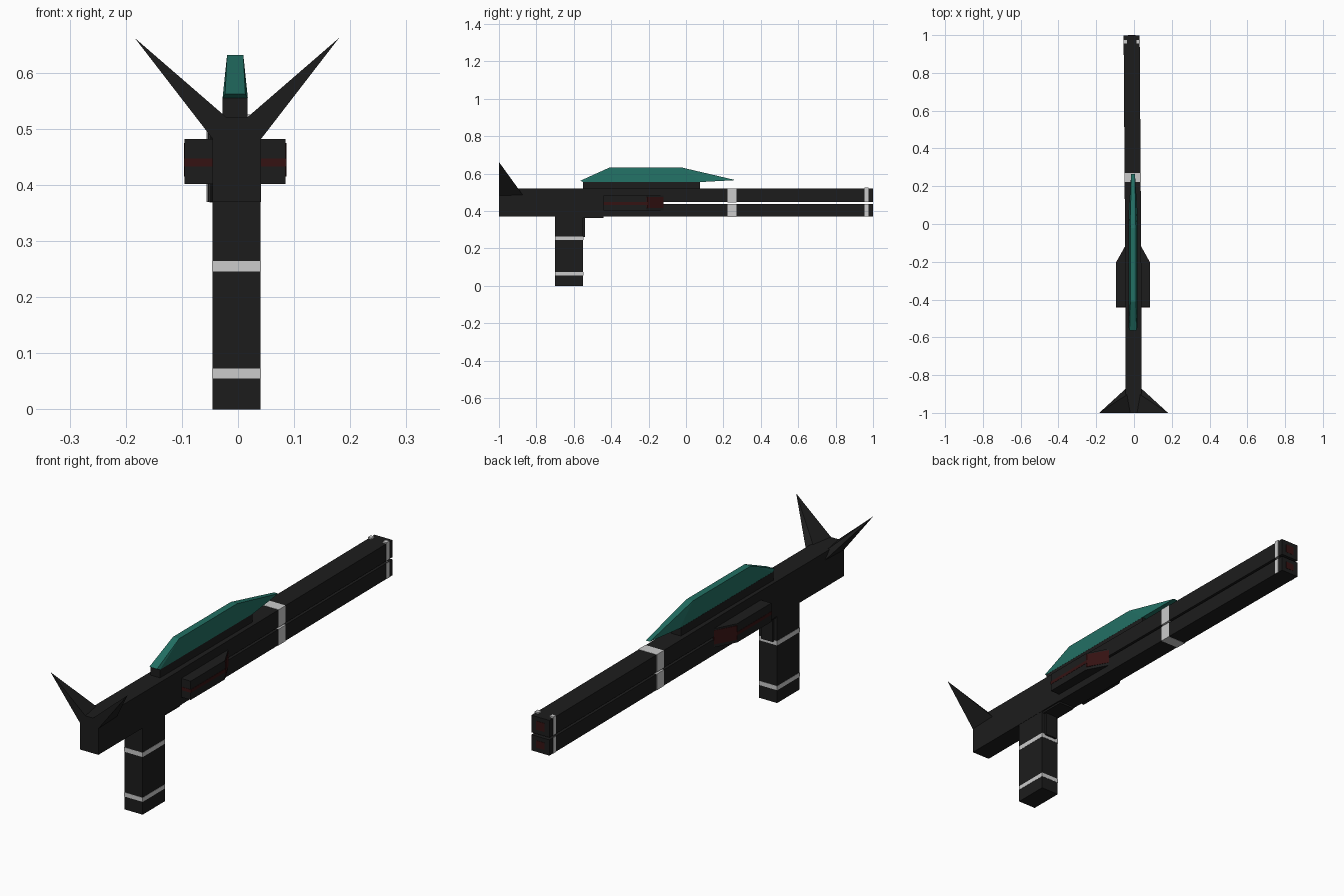
import bpy, bmesh

if "Cube" in bpy.data.objects:
    bpy.data.objects.remove(bpy.data.objects["Cube"])

def material(name, rgb):
    m = bpy.data.materials.new(name)
    m.diffuse_color = (*rgb, 1)
    m.use_nodes = True
    m.node_tree.nodes["Principled BSDF"].inputs["Base Color"].default_value = m.diffuse_color
    return m

BLACK = material("black", (0.012, 0.012, 0.012))
WHITE = material("pale_grey", (0.6, 0.6, 0.6))
TEAL = material("teal", (0.016, 0.16, 0.125))
RED = material("dark_red", (0.035, 0.006, 0.006))

def finish(name, bm, mat):
    bmesh.ops.recalc_face_normals(bm, faces=bm.faces)
    me = bpy.data.meshes.new(name)
    bm.to_mesh(me)
    bm.free()
    me.materials.append(mat)
    ob = bpy.data.objects.new(name, me)
    bpy.context.collection.objects.link(ob)
    return ob

def hull(name, pts, mat):
    bm = bmesh.new()
    for p in pts:
        bm.verts.new(p)
    bmesh.ops.convex_hull(bm, input=bm.verts)
    bmesh.ops.dissolve_limit(bm, angle_limit=0.01, verts=bm.verts, edges=bm.edges)
    return finish(name, bm, mat)

def box(name, x, y, z, mat, drift=lambda y: 0.0):
    return hull(name, [(a + drift(b), b, c) for a in x for b in y for c in z], mat)

# the barrels lean very slightly to the left toward the muzzle
def lean(y):
    return -0.0025 - 0.01 * (y + 0.44) / 1.44

# receiver and grip
box("receiver", (-0.045, 0.041), (-1, -0.44), (0.37, 0.52), BLACK)
box("receiver_underplate", (-0.04, 0.035), (-0.55, -0.44), (0.362, 0.372), BLACK)
box("grip", (-0.045, 0.04), (-0.7, -0.55), (0, 0.375), BLACK)
box("trigger", (-0.03, 0.025), (-0.552, -0.54), (0.26, 0.37), BLACK)
for i, z in enumerate(((0.055, 0.073), (0.246, 0.265))):
    box(f"grip_band_{i}", (-0.046, 0.041), (-0.701, -0.549), z, WHITE)

# twin square barrels with bands and muzzle inserts
for tag, z0, z1 in (("lower", 0.37, 0.437), ("upper", 0.447, 0.52)):
    box(f"{tag}_barrel", (-0.0425, 0.0425), (-0.44, 0.999), (z0, z1), BLACK, lean)
    box(f"{tag}_barrel_band", (-0.0437, 0.0437), (0.222, 0.27),
        (z0 - 0.001, z1 + 0.001), WHITE, lean)
    box(f"{tag}_muzzle", (-0.02, 0.02), (0.99, 1.0), (z0 + 0.018, z1 - 0.018), RED, lean)
    top = z1 + (0.006 if tag == "upper" else 0)
    for side, x in (("left", (-0.044, -0.026)), ("right", (0.026, 0.044))):
        box(f"{tag}_tip_band_{side}", x, (0.955, 0.975), (z0, top), WHITE, lean)

# side pods with a tapered front and red glowing strips
for side, s in (("left", -1), ("right", 1)):
    def pod(name, w, y, z, mat):
        inner = 0.04
        outline = ((inner, y[0]), (w, y[0]), (w, y[1]), (inner + 0.003, y[2]), (inner, y[2]))
        hull(name, [(s * a - 0.005, b, c) for a, b in outline for c in z], mat)
    pod(f"{side}_pod", 0.09, (-0.44, -0.21, -0.12), (0.402, 0.482), BLACK)
    pod(f"{side}_pod_strip", 0.091, (-0.441, -0.205, -0.119), (0.433, 0.447), RED)
    hull(f"{side}_pod_vent", [(s * a - 0.005, b, c)
         for a, b in ((0.09, -0.21), (0.091, -0.205), (0.043, -0.119), (0.043, -0.125))
         for c in (0.415, 0.475)], RED)

# top rail and teal sight blade, flared at its lower lip
box("top_rail", (-0.028, 0.017), (-0.55, 0.075), (0.515, 0.556), BLACK)
CX = -0.005
blade = []
for y, z, w in ((-0.55, 0.555, 0.0225), (0.08, 0.555, 0.0225),
                (-0.565, 0.562, 0.018), (0.265, 0.565, 0.010),
                (-0.41, 0.632, 0.0145), (-0.02, 0.632, 0.0145)):
    blade += [(CX - w, y, z), (CX + w, y, z)]
hull("sight_blade", blade, TEAL)

# swept tail fins
for side, s in (("left", -1), ("right", 1)):
    hull(f"{side}_tail_fin", [(s * a - 0.002, b, c) for a, b, c in (
        (0.018, -1, 0.52), (0.043, -1, 0.482), (0.182, -1, 0.662),
        (0.042, -0.872, 0.485), (0.03, -0.9, 0.515))], BLACK)
